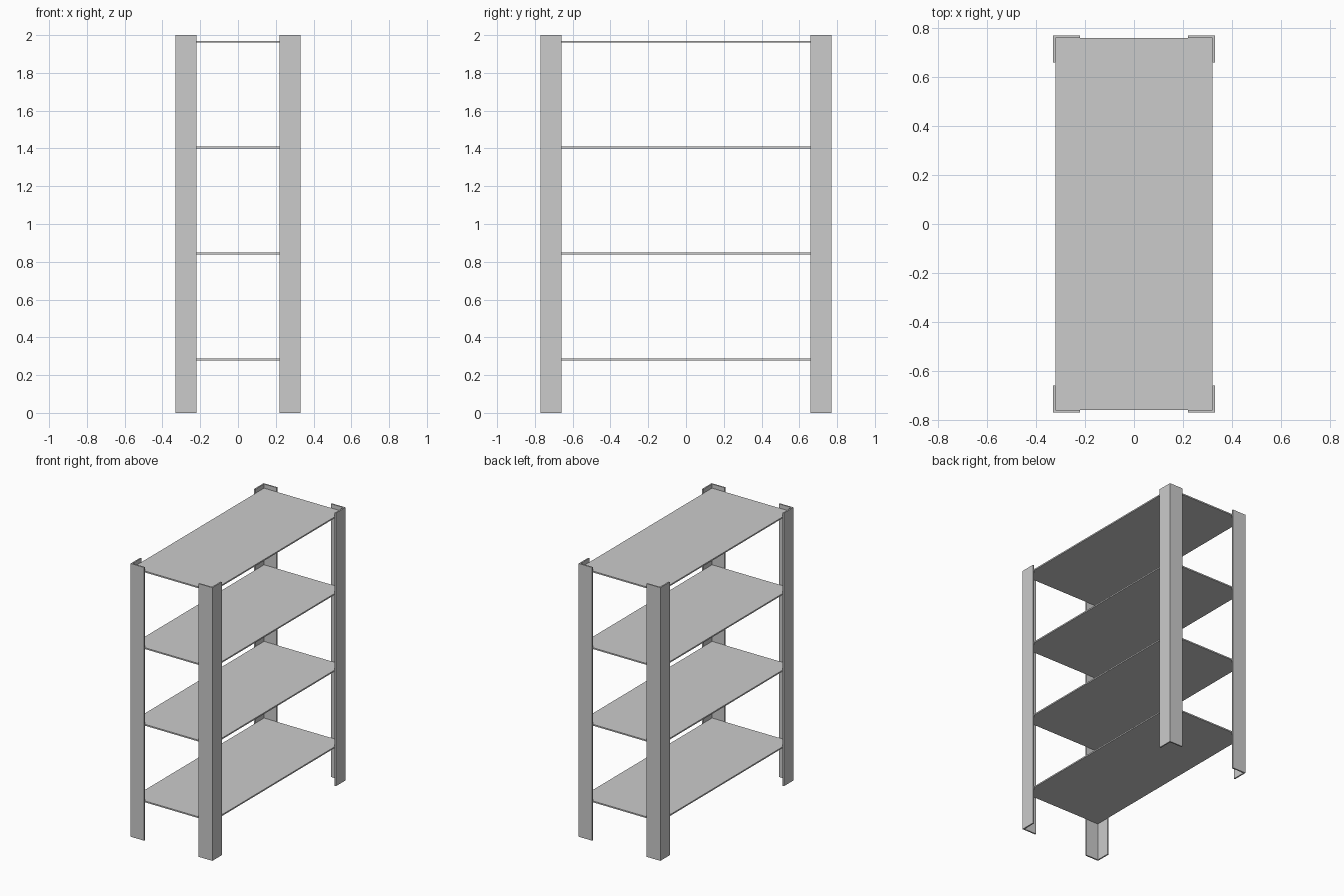
import bpy, bmesh

if "Cube" in bpy.data.objects:
    bpy.data.objects.remove(bpy.data.objects["Cube"])

HX, HY, H = 0.331, 0.77, 2.0   # half width, half depth, height
W, T = 0.11, 0.01              # angle-post flange width and sheet thickness


def prism(name, profile, z0, z1):
    """Extrude a flat xy profile from z0 to z1."""
    bm = bmesh.new()
    face = bm.faces.new([bm.verts.new((x, y, z0)) for x, y in profile])
    top = bmesh.ops.extrude_face_region(bm, geom=[face])["geom"]
    bmesh.ops.translate(bm, vec=(0, 0, z1 - z0),
                        verts=[v for v in top if isinstance(v, bmesh.types.BMVert)])
    bmesh.ops.recalc_face_normals(bm, faces=bm.faces)
    mesh = bpy.data.meshes.new(name)
    bm.to_mesh(mesh)
    bm.free()
    ob = bpy.data.objects.new(name, mesh)
    bpy.context.collection.objects.link(ob)
    return ob


# L-shaped corner posts, flanges pointing inward
angle = [(HX, HY), (HX - W, HY), (HX - W, HY - T),
         (HX - T, HY - T), (HX - T, HY - W), (HX, HY - W)]
for sx, side in ((-1, "left"), (1, "right")):
    for sy, end in ((-1, "front"), (1, "back")):
        prism(f"{end}_{side}_post", [(x * sx, y * sy) for x, y in angle], 0, H)

# Shelves fitted between the posts
sx, sy = HX - T, HY - T
for i in range(4):
    z = 0.282 + i * 0.561
    prism(f"shelf_{i + 1}", [(-sx, -sy), (sx, -sy), (sx, sy), (-sx, sy)],
          z - T / 2, z + T / 2)
